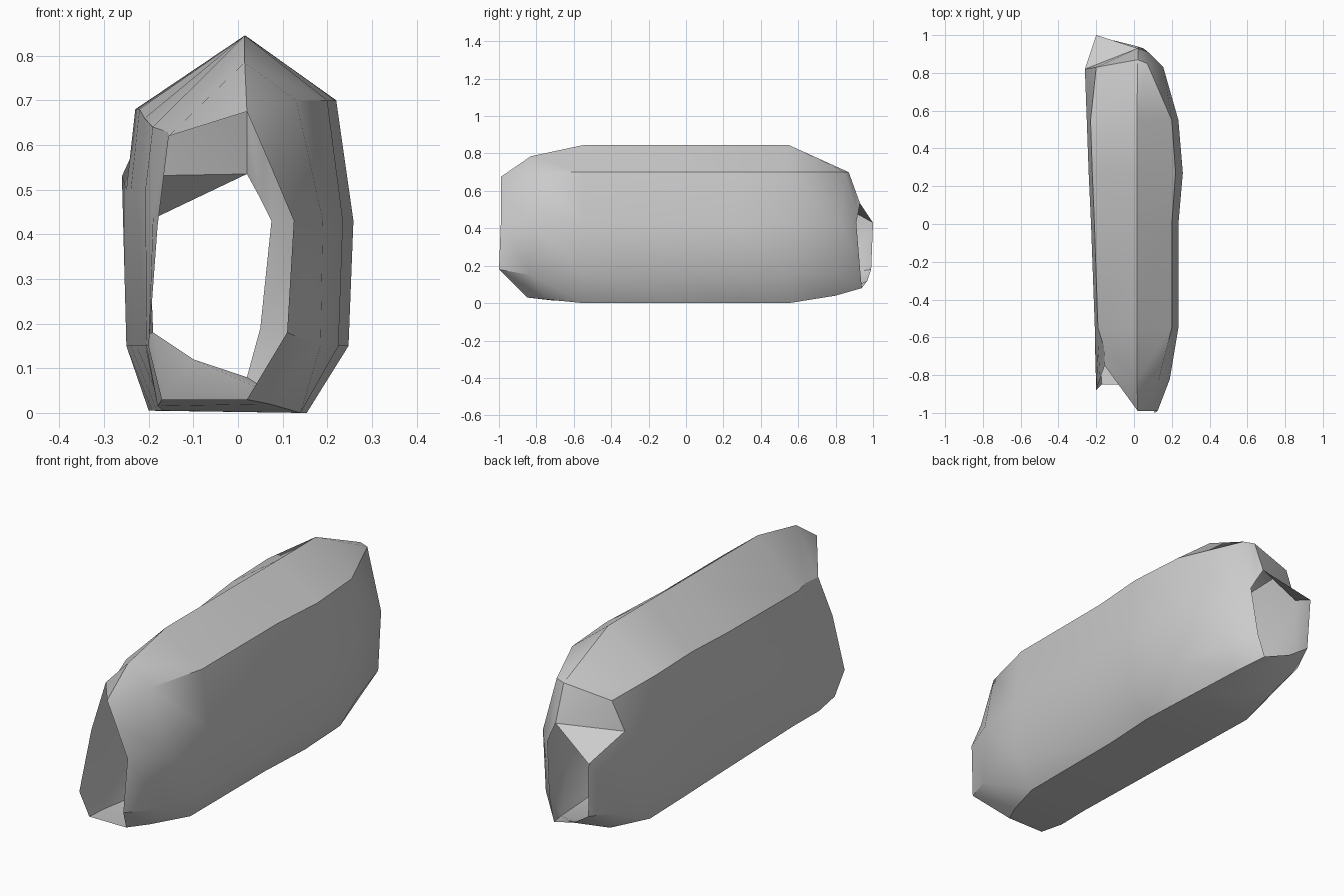
import bpy
import bmesh
import math

cube = bpy.data.objects.get("Cube")
if cube:
    bpy.data.objects.remove(cube, do_unlink=True)


def flat_material(name, colour):
    material = bpy.data.materials.new(name)
    material.use_nodes = True
    material.diffuse_color = colour
    shader = material.node_tree.nodes["Principled BSDF"]
    shader.inputs["Base Color"].default_value = colour
    return material


def station(profile, y, left_scale, right_scale, shoulder_drop=0.0):
    """Place the body profile at y, widening each side on its own."""
    ring = []
    for x, z in profile:
        scale = right_scale if x > 0 else left_scale
        drop = shoulder_drop if x < 0 and z > 0.6 else 0.0
        ring.append((x * scale, y, z - drop))
    return ring


def loft(bm, rings):
    """Join neighbouring closed rings with triangles, ends left open."""
    loops = [[bm.verts.new(point) for point in ring] for ring in rings]
    for front, back in zip(loops, loops[1:]):
        count = len(front)
        for i in range(count):
            j = (i + 1) % count
            bm.faces.new((front[i], front[j], back[j]))
            bm.faces.new((front[i], back[j], back[i]))


# Body section: ridge, right shoulder, side, base, then up the other side
body_profile = [
    (0.015, 0.845), (0.2, 0.7), (0.235, 0.43), (0.225, 0.15), (0.14, 0),
    (-0.2, 0.005), (-0.25, 0.15), (-0.25, 0.5), (-0.23, 0.68),
]

# Open front mouth, raked back on one side
front_rim = [
    (0.02, -0.99, 0.675), (0.07, -0.99, 0.56), (0.125, -0.99, 0.43),
    (0.11, -1, 0.18), (0.02, -0.85, 0.03), (-0.17, -0.85, 0.03),
    (-0.2, -0.88, 0.15), (-0.18, -0.82, 0.42), (-0.155, -0.75, 0.62),
]
front_neck = [
    (0.015, -0.83, 0.785), (0.13, -0.83, 0.7), (0.19, -0.82, 0.43),
    (0.185, -0.83, 0.15), (0.07, -0.75, 0.02), (-0.18, -0.72, 0.015),
    (-0.205, -0.7, 0.15), (-0.19, -0.65, 0.45), (-0.16, -0.65, 0.63),
]

# Open back mouth, with one wall reaching further out
back_neck = [
    (0.02, 0.87, 0.7), (0.07, 0.85, 0.7), (0.155, 0.83, 0.43),
    (0.14, 0.83, 0.15), (0.08, 0.8, 0.04), (-0.17, 0.8, 0.05),
    (-0.25, 0.85, 0.16), (-0.26, 0.82, 0.53), (-0.2, 0.83, 0.66),
]
back_rim = [
    (0.02, 0.93, 0.535), (0.05, 0.92, 0.48), (0.075, 0.91, 0.43),
    (0.05, 0.93, 0.19), (0.02, 0.94, 0.08), (-0.1, 0.97, 0.12),
    (-0.19, 0.99, 0.18), (-0.2, 1, 0.43), (0.02, 0.93, 0.535),
]

rings = [
    front_rim,
    front_neck,
    station(body_profile, -0.55, 0.83, 1.0, 0.04),
    station(body_profile, 0.0, 0.91, 1.0, 0.02),
    station(body_profile, 0.27, 0.96, 1.1),
    station(body_profile, 0.55, 1.0, 1.0),
    back_neck,
    back_rim,
]

# Thin hollow shell
bm = bmesh.new()
loft(bm, rings)
bmesh.ops.remove_doubles(bm, verts=bm.verts, dist=0.0005)
bmesh.ops.dissolve_degenerate(bm, edges=bm.edges, dist=0.0005)

mesh = bpy.data.meshes.new("hollow_shell")
bm.to_mesh(mesh)
bm.free()
mesh.materials.append(flat_material("plain grey", (0.6, 0.6, 0.6, 1.0)))

shell = bpy.data.objects.new("hollow_shell", mesh)
bpy.context.collection.objects.link(shell)

# Soft sides with crisp ridges
bpy.ops.object.select_all(action="DESELECT")
shell.select_set(True)
bpy.context.view_layer.objects.active = shell
bpy.ops.object.shade_smooth_by_angle(angle=math.radians(30))
